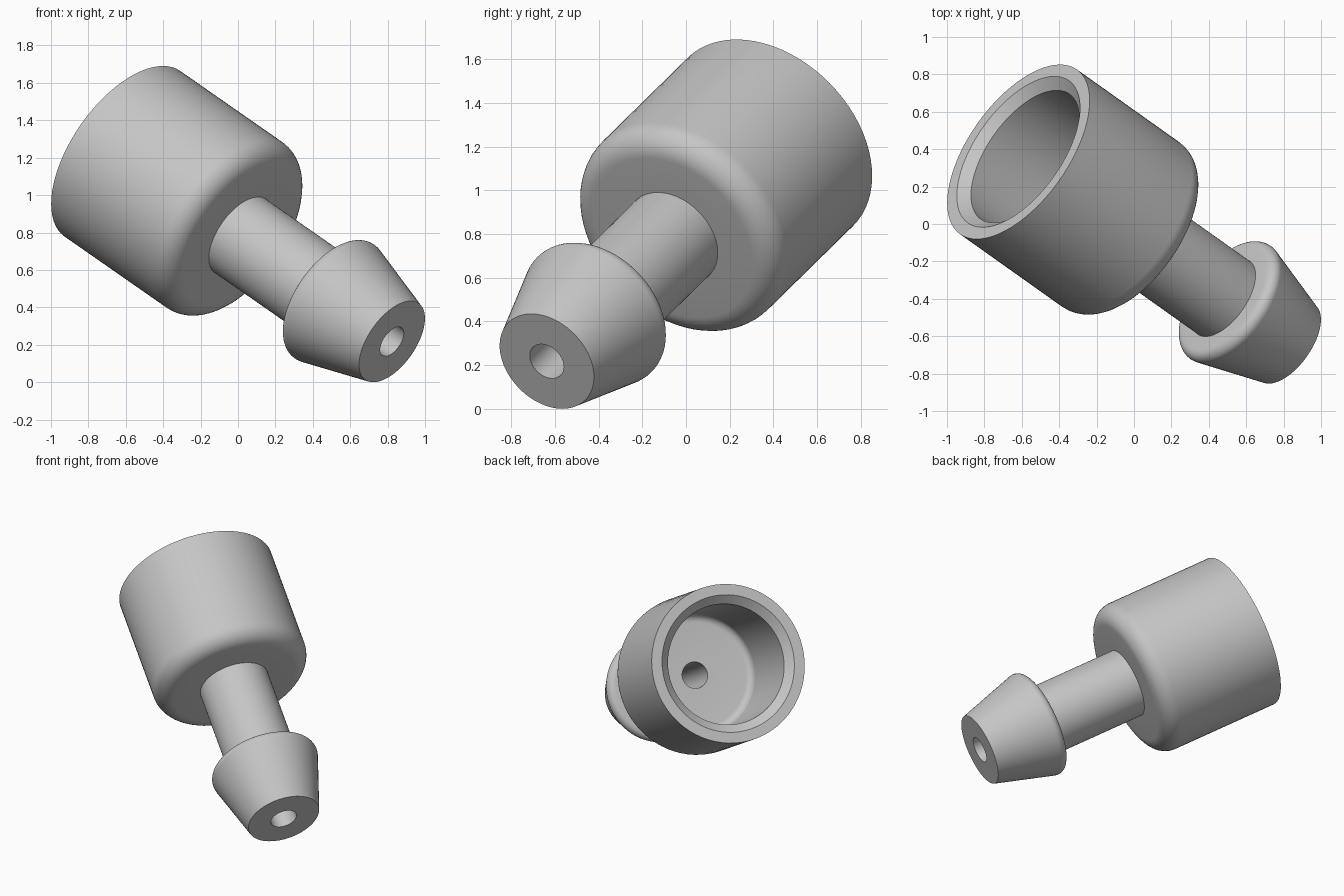
import bpy, bmesh, math
from mathutils import Vector

cube = bpy.data.objects.get("Cube")
if cube:
    bpy.data.objects.remove(cube, do_unlink=True)

# Satin grey, used on the whole part
grey = bpy.data.materials.new("light_grey")
grey.use_nodes = True
colour = (0.56, 0.56, 0.56, 1)
grey.diffuse_color = colour
grey.node_tree.nodes["Principled BSDF"].inputs["Base Color"].default_value = colour


def arc(r, t, radius, start, end, steps=8):
    """Fillet points as (radius, distance along axis)."""
    angles = [math.radians(start + (end - start) * i / steps) for i in range(steps + 1)]
    return [(r + radius * math.cos(a), t + radius * math.sin(a)) for a in angles]


def lathe(name, profile, origin, axis, segments=72):
    """Turn a closed (radius, distance) profile around an axis."""
    bm = bmesh.new()
    verts = [bm.verts.new((r, 0, t)) for r, t in profile]
    edges = [bm.edges.new((v, verts[i - 1])) for i, v in enumerate(verts)]
    bmesh.ops.spin(bm, geom=verts + edges, cent=(0, 0, 0), axis=(0, 0, 1),
                   angle=math.tau, steps=segments)
    bmesh.ops.remove_doubles(bm, verts=bm.verts, dist=0.0005)
    bmesh.ops.recalc_face_normals(bm, faces=bm.faces)
    mesh = bpy.data.meshes.new(name)
    bm.to_mesh(mesh)
    bm.free()
    mesh.materials.append(grey)
    obj = bpy.data.objects.new(name, mesh)
    bpy.context.collection.objects.link(obj)
    obj.location = origin
    obj.rotation_euler = Vector(axis).to_track_quat("Z", "Y").to_euler()
    bpy.ops.object.select_all(action="DESELECT")
    obj.select_set(True)
    bpy.context.view_layer.objects.active = obj
    bpy.ops.object.shade_smooth_by_angle(angle=math.radians(30))
    return obj


cup_r, cup_len, bore_r, floor_t = 0.54, 0.89, 0.41, 0.77
stem_r, hole_r, tip_r, length = 0.24, 0.09, 0.25, 2.033

# Cup outside with rounded base
profile = [(cup_r, 0)] + arc(cup_r - 0.12, cup_len - 0.12, 0.12, 0, 90, 10)
# Stem, rounded barb shoulder and tapered tip
profile += [(stem_r, cup_len), (stem_r, 1.55)]
profile += arc(0.321, 1.60, 0.05, -90, 16)
profile += [(tip_r, length)]
# Through hole, cup floor with small fillet, and chamfered mouth
profile += [(hole_r, length), (hole_r, floor_t)]
profile += arc(bore_r - 0.05, floor_t - 0.05, 0.05, 90, 0, 6)
profile += [(bore_r, 0.05), (0.467, 0)]

lathe("barbed_socket_fitting", profile, (-0.618, 0.386, 1.221), (0.709, -0.5035, -0.494))
